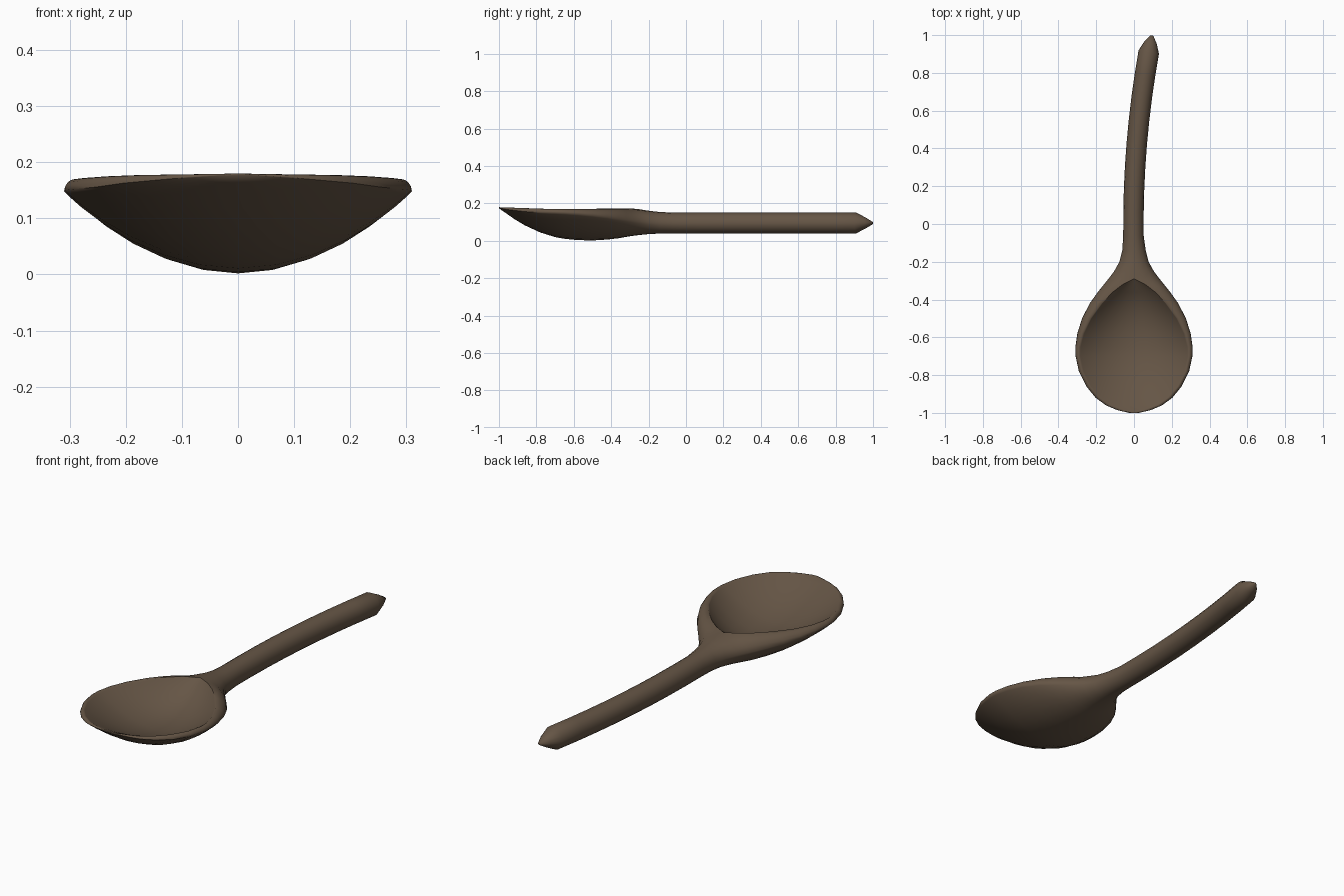
import bpy, bmesh, math

M = 14   # segments across the bowl
R = 4    # segments of each rim quarter

# Bowl stations: y, half width, hollow half width, side z, top z, bottom z, hollow floor z, belly power
BOWL = [
    (-1.00, 0.025, 0.0, 0.177, 0.180, 0.174, 0.180, 2.0),
    (-0.985, 0.09, 0.055, 0.173, 0.179, 0.163, 0.177, 2.0),
    (-0.96, 0.148, 0.125, 0.168, 0.178, 0.146, 0.166, 2.0),
    (-0.92, 0.203, 0.182, 0.163, 0.177, 0.118, 0.146, 2.0),
    (-0.86, 0.252, 0.233, 0.156, 0.175, 0.082, 0.116, 2.0),
    (-0.78, 0.292, 0.274, 0.152, 0.172, 0.045, 0.085, 1.95),
    (-0.70, 0.309, 0.291, 0.150, 0.170, 0.020, 0.065, 1.9),
    (-0.65, 0.310, 0.289, 0.148, 0.170, 0.011, 0.059, 1.9),
    (-0.58, 0.300, 0.270, 0.144, 0.170, 0.004, 0.057, 1.85),
    (-0.50, 0.275, 0.230, 0.137, 0.171, 0.002, 0.066, 1.8),
    (-0.42, 0.234, 0.170, 0.128, 0.173, 0.007, 0.092, 1.7),
    (-0.36, 0.191, 0.112, 0.120, 0.174, 0.014, 0.126, 1.5),
    (-0.32, 0.159, 0.060, 0.114, 0.174, 0.021, 0.156, 1.4),
    (-0.29, 0.135, 0.0, 0.110, 0.173, 0.026, 0.173, 1.3),
    (-0.25, 0.105, 0.0, 0.105, 0.169, 0.031, 0.169, 1.2),
    (-0.20, 0.077, 0.0, 0.100, 0.161, 0.036, 0.161, 1.1),
    (-0.14, 0.062, 0.0, 0.097, 0.154, 0.039, 0.154, 1.0),
]


def bend(y):
    """Sideways curve of the handle: centre x at a given y."""
    return -0.003 + 0.098 * max(0.0, y) ** 2 if y > -0.1 else 0.0


def ring(y, w, wi, zs, zt, zb, zi, p):
    """One cross-section: round belly, rounded rims, hollow between them."""
    pts = []
    for i in range(M + 1):
        t = math.pi * i / M
        pts.append((w * math.cos(t), zs - (zs - zb) * max(0, math.sin(t)) ** p))
    rim = []
    for j in range(1, R + 1):
        a = math.pi / 2 * j / R
        rim.append((wi + (w - wi) * math.cos(a), zs + (zt - zs) * math.sin(a)))
    pts += [(-x, z) for x, z in rim]
    for i in range(M - 1, 0, -1):
        t = math.pi * i / M
        pts.append((wi * math.cos(t), zt - (zt - zi) * math.sin(t) ** 2))
    pts += rim[::-1]
    cx = bend(y)
    tilt = 0.19 * max(0.0, y)
    return [(x + cx, y - tilt * x, z) for x, z in pts]


# Handle continues the bowl as a round bar, then ends in a blunt point
rows = list(BOWL)
for k in range(9):
    y = -0.06 + 0.97 * k / 8
    rows.append((y, 0.054, 0.0, 0.095, 0.151, 0.040, 0.151, 1.0))
rows.append((0.96, 0.033, 0.0, 0.095, 0.125, 0.066, 0.125, 1.0))
rows.append((0.998, 0.008, 0.0, 0.095, 0.101, 0.089, 0.101, 1.0))

# Spoon: loft all cross-sections
bm = bmesh.new()
loops = [[bm.verts.new(c) for c in ring(*r)] for r in rows]
for a, b in zip(loops, loops[1:]):
    n = len(a)
    for i in range(n):
        bm.faces.new((a[i], a[(i + 1) % n], b[(i + 1) % n], b[i]))
bm.faces.new(loops[0])
bm.faces.new(loops[-1])
bmesh.ops.remove_doubles(bm, verts=bm.verts, dist=0.0004)
bmesh.ops.recalc_face_normals(bm, faces=bm.faces)
mesh = bpy.data.meshes.new("spoon")
bm.to_mesh(mesh)
bm.free()

spoon = bpy.data.objects.new("spoon", mesh)
bpy.context.collection.objects.link(spoon)
wood = bpy.data.materials.new("dark wood")
wood.diffuse_color = (0.13, 0.091, 0.06, 1)
mesh.materials.append(wood)

bpy.context.view_layer.objects.active = spoon
spoon.select_set(True)
bpy.ops.object.shade_smooth_by_angle(angle=math.radians(60))
